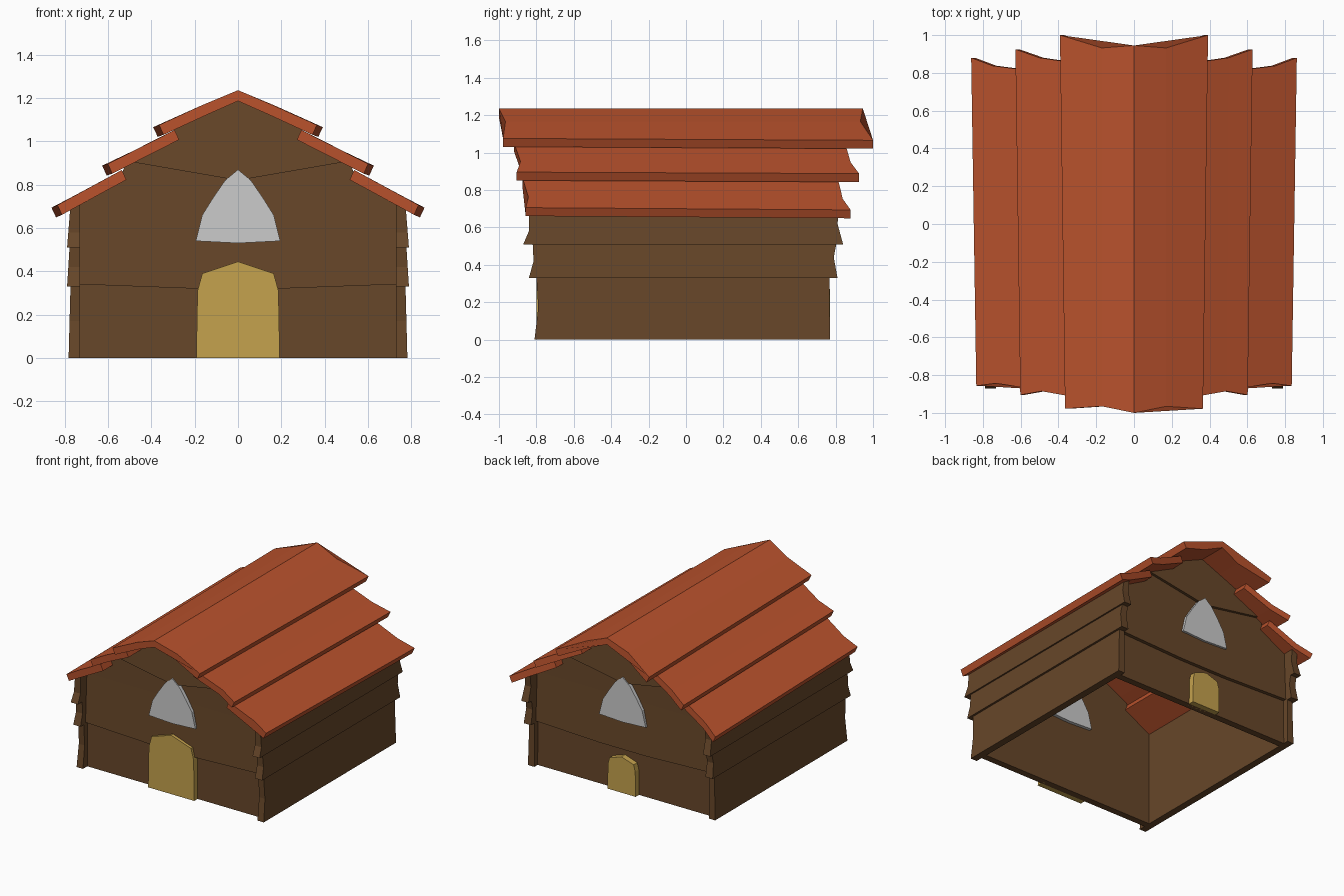
import bpy, bmesh

if "Cube" in bpy.data.objects:
    bpy.data.objects.remove(bpy.data.objects["Cube"])


def material(name, rgb):
    m = bpy.data.materials.new(name)
    m.diffuse_color = (*rgb, 1)
    m.use_nodes = True
    m.node_tree.nodes["Principled BSDF"].inputs["Base Color"].default_value = m.diffuse_color
    return m


WOOD = material("wood", (0.135, 0.062, 0.022))
TILE = material("roof_red", (0.49, 0.085, 0.026))
GOLD = material("door_yellow", (0.56, 0.36, 0.075))


def loft(name, a, b, mat=None):
    """Closed solid between two matching outlines."""
    bm = bmesh.new()
    va = [bm.verts.new(p) for p in a]
    vb = [bm.verts.new(p) for p in b]
    n = len(a)
    bm.faces.new(va)
    bm.faces.new(vb[::-1])
    for i in range(n):
        j = (i + 1) % n
        bm.faces.new((va[i], vb[i], vb[j], va[j]))
    bmesh.ops.recalc_face_normals(bm, faces=bm.faces)
    me = bpy.data.meshes.new(name)
    bm.to_mesh(me)
    bm.free()
    ob = bpy.data.objects.new(name, me)
    bpy.context.collection.objects.link(ob)
    if mat:
        me.materials.append(mat)
    return ob


def mirrored(half):
    """Complete a right-half outline (from centre to centre) on the left."""
    return half + [(-x, z) for x, z in reversed(half) if x > 0]


# Side wall planks: (y, z) outlines with flared ends, overlapping like clapboard
side_planks = [
    ([(-.81, 0), (-.79, .17), (-.80, .34), (.767, .34), (.768, .17), (.77, 0)], .783, .774),
    ([(-.84, .33), (-.815, .42), (-.82, .52), (.805, .52), (.79, .44), (.81, .33)], .79, .778),
    ([(-.87, .51), (-.84, .58), (-.84, .71), (.82, .71), (.81, .62), (.84, .51)], .79, .774),
]
for s, side in ((1, "right"), (-1, "left")):
    for k, (pts, x_low, x_top) in enumerate(side_planks):
        z0 = min(z for _, z in pts)
        z1 = max(z for _, z in pts)
        outer = [(s * (x_low + (x_top - x_low) * (z - z0) / (z1 - z0)), y, z) for y, z in pts]
        inner = [(s * .73, y, z) for y, z in pts]
        loft(f"{side}_wall_plank_{k + 1}", outer, inner, WOOD)

# End wall planks: right-half (x, z) outlines and outward lip at bottom and top
end_planks = [
    ([(0, 0), (.735, 0), (.735, .345), (.2, .33), (0, .33)], .0, -.005),
    ([(0, .32), (.2, .32), (.735, .34), (.735, .71), (0, .71)], .022, .005),
    ([(0, .71), (.775, .71), (.54, .84), (.52, .9), (.49, .912), (0, .83)], .005, .0),
    ([(0, .82), (.49, .905), (.31, 1.02), (.29, 1.06), (.17, 1.13), (0, 1.195)], .024, .0),
]
window = mirrored([(0, .53), (.195, .54), (.165, .66), (.115, .74), (.06, .82), (0, .87)])
door = mirrored([(0, 0), (.193, 0), (.187, .31), (.165, .39), (0, .445)])

for s, end, face, scale in ((-1, "front", .758, 1), (1, "back", .73, .61)):
    for k, (half, lip0, lip1) in enumerate(end_planks):
        pts = mirrored(half)
        z0 = min(z for _, z in pts)
        z1 = max(z for _, z in pts)
        outer = [(x, s * (face + lip0 + (lip1 - lip0) * (z - z0) / (z1 - z0)), z) for x, z in pts]
        inner = [(x, s * (face - .05), z) for x, z in pts]
        loft(f"{end}_wall_plank_{k + 1}", outer, inner, WOOD)
    # Windows pass through the wall, doors sit on the outside
    loft(f"{end}_window", [(x, s * (face + .03), z) for x, z in window],
         [(x, s * (face - .075), z) for x, z in window])
    loft(f"{end}_door", [(x * scale, s * (face + .04), z * scale) for x, z in door],
         [(x * scale, s * (face - .02), z * scale) for x, z in door], GOLD)


def slab(name, front, back):
    """Roof slab from top edges at the front and back, given thickness."""
    def ring(pts):
        low = [(x - (x > 0) * .021 + (x < 0) * .021, y, z - (.045 if x else .05)) for x, y, z in pts]
        return pts + low[::-1]
    return loft(name, ring(front), ring(back), TILE)


def flip(pts):
    return [(-x, y, z) for x, y, z in pts]


# Ridge slab
f = [(.17, -.965, 1.166), (.365, -.978, 1.076)]
b = [(.17, .932, 1.166), (.392, 1.0, 1.066)]
slab("roof_ridge", flip(f)[::-1] + [(0, -1.0, 1.237)] + f, flip(b)[::-1] + [(0, .945, 1.237)] + b)

# Lower roof slabs, one pair per course
courses = [
    ("middle", [(.293, -.92, 1.053), (.49, -.885, .953), (.602, -.905, .896)],
     [(.293, .85, 1.053), (.5, .88, .949), (.628, .925, .888)]),
    ("lower", [(.537, -.875, .868), (.73, -.843, .763), (.835, -.857, .706)],
     [(.537, .81, .868), (.75, .838, .753), (.862, .88, .694)]),
]
for name, f, b in courses:
    slab(f"roof_{name}_right", f, b)
    slab(f"roof_{name}_left", flip(f), flip(b))
